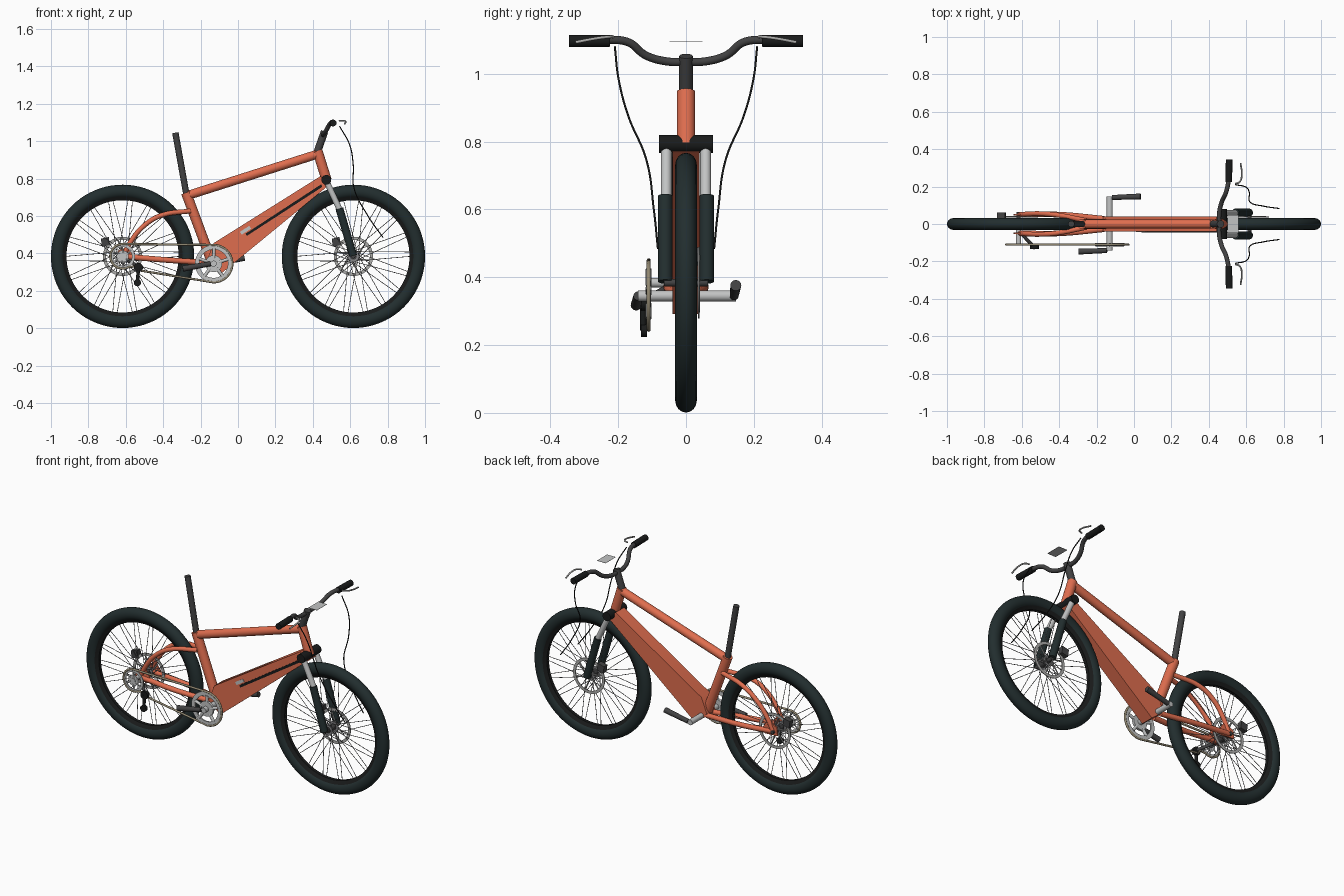
import bpy, bmesh
from math import sin, cos, pi, radians
from mathutils import Vector, Matrix

cube = bpy.data.objects.get("Cube")
if cube:
    bpy.data.objects.remove(cube)


def material(name, r, g, b):
    m = bpy.data.materials.new(name)
    m.use_nodes = True
    m.diffuse_color = (r, g, b, 1)
    m.node_tree.nodes["Principled BSDF"].inputs["Base Color"].default_value = (r, g, b, 1)
    return m


ORANGE = material("frame orange", 0.74, 0.155, 0.078)
TYRE = material("tyre rubber", 0.016, 0.027, 0.028)
DARK = material("dark grey metal", 0.055, 0.055, 0.056)
BLACK = material("black trim", 0.01, 0.011, 0.011)
SILVER = material("silver", 0.54, 0.55, 0.55)
STEEL = material("spoke steel", 0.24, 0.24, 0.25)
DISC = material("disc grey", 0.42, 0.42, 0.41)
CHAIN = material("chain bronze", 0.29, 0.25, 0.17)


def finish(name, mesh, mat):
    mesh.materials.clear()
    mesh.materials.append(mat)
    mesh.shade_smooth()
    mesh.set_sharp_from_angle(angle=radians(40))
    ob = bpy.data.objects.new(name, mesh)
    bpy.context.scene.collection.objects.link(ob)
    return ob


def from_bmesh(name, bm, mat):
    bmesh.ops.recalc_face_normals(bm, faces=bm.faces[:])
    mesh = bpy.data.meshes.new(name)
    bm.to_mesh(mesh)
    bm.free()
    return finish(name, mesh, mat)


def add_rod(bm, a, b, r, r2=None, sides=32):
    a, b = Vector(a), Vector(b)
    d = b - a
    mat = Matrix.Translation((a + b) / 2) @ d.to_track_quat('Z', 'Y').to_matrix().to_4x4()
    bmesh.ops.create_cone(bm, cap_ends=True, segments=sides, radius1=r,
                          radius2=r if r2 is None else r2, depth=d.length, matrix=mat)


def rod(name, a, b, r, mat, r2=None):
    bm = bmesh.new()
    add_rod(bm, a, b, r, r2)
    return from_bmesh(name, bm, mat)


def bent_tube(name, pts, r, mat, smooth=True, closed=False):
    cu = bpy.data.curves.new(name, 'CURVE')
    cu.dimensions = '3D'
    cu.bevel_depth, cu.bevel_resolution, cu.resolution_u = r, 6, 10 if smooth else 1
    cu.use_fill_caps = True
    sp = cu.splines.new('BEZIER')
    sp.bezier_points.add(len(pts) - 1)
    for p, co in zip(sp.bezier_points, pts):
        p.co = co
        p.handle_left_type = p.handle_right_type = 'AUTO' if smooth else 'VECTOR'
    sp.use_cyclic_u = closed
    tmp = bpy.data.objects.new(name + "_path", cu)
    bpy.context.scene.collection.objects.link(tmp)
    mesh = bpy.data.meshes.new_from_object(tmp.evaluated_get(bpy.context.evaluated_depsgraph_get()))
    bpy.data.objects.remove(tmp)
    return finish(name, mesh, mat)


def lathe(name, profile, cx, cz, mat, steps=64):
    """Closed (radius, y) profile turned about a wheel axle."""
    bm = bmesh.new()
    rings = []
    for i in range(steps):
        a = 2 * pi * i / steps
        rings.append([bm.verts.new((cx + r * cos(a), y, cz + r * sin(a))) for r, y in profile])
    n = len(profile)
    for i in range(steps):
        p, q = rings[i], rings[(i + 1) % steps]
        for j in range(n):
            k = (j + 1) % n
            bm.faces.new((p[j], p[k], q[k], q[j]))
    return from_bmesh(name, bm, mat)


def flat_ring(name, cx, cz, r0, r1, y, thick, mat):
    h = thick / 2
    return lathe(name, [(r0, y - h), (r1, y - h), (r1, y + h), (r0, y + h)], cx, cz, mat)


def prism(name, pts, y0, y1, mat):
    bm = bmesh.new()
    f = bm.faces.new([bm.verts.new((x, y0, z)) for x, z in pts])
    ext = bmesh.ops.extrude_face_region(bm, geom=[f])
    bmesh.ops.translate(bm, vec=(0, y1 - y0, 0),
                        verts=[v for v in ext["geom"] if isinstance(v, bmesh.types.BMVert)])
    return from_bmesh(name, bm, mat)


def arms(name, cx, cz, r0, r1, y, count, width, mat, lean=0.3):
    bm = bmesh.new()
    for i in range(count):
        a = 2 * pi * i / count + 0.3
        add_rod(bm, (cx + r0 * cos(a), y, cz + r0 * sin(a)),
                (cx + r1 * cos(a + lean), y, cz + r1 * sin(a + lean)), width, sides=12)
    return from_bmesh(name, bm, mat)


# Wheels: tyre, rim, laced spokes, hub, brake disc and caliper
AXLE_Z = 0.384
for side, cx in (("front", 0.617), ("rear", -0.617)):
    section = [(0.347 + 0.036 * cos(2 * pi * k / 16), 0.032 * sin(2 * pi * k / 16)) for k in range(16)]
    lathe(side + "_tyre", section, cx, AXLE_Z, TYRE, 80)
    lathe(side + "_rim", [(0.3, -0.01), (0.322, -0.022), (0.322, 0.022), (0.3, 0.01)],
          cx, AXLE_Z, BLACK, 80)
    bm = bmesh.new()
    for i in range(36):
        # neighbouring spokes run in close pairs from opposite sides of the hub
        a = 2 * pi * (i // 2 + 0.22 * (i % 2)) / 18
        b = a + (1.1 if i % 2 else -1.1)
        y = 0.026 if i % 4 < 2 else -0.026
        add_rod(bm, (cx + 0.028 * cos(b), y, AXLE_Z + 0.028 * sin(b)),
                (cx + 0.305 * cos(a), 0, AXLE_Z + 0.305 * sin(a)), 0.0017, sides=10)
    from_bmesh(side + "_spokes", bm, STEEL)
    rod(side + "_hub", (cx, -0.032, AXLE_Z), (cx, 0.032, AXLE_Z), 0.018, DARK)
    for y in (-0.027, 0.027):
        rod(side + "_hub_flange", (cx, y - 0.003, AXLE_Z), (cx, y + 0.003, AXLE_Z), 0.03, STEEL)
    rod(side + "_axle", (cx, -0.065, AXLE_Z), (cx, 0.065, AXLE_Z), 0.011, DARK)
    flat_ring(side + "_brake_disc", cx, AXLE_Z, 0.088, 0.105, 0.038, 0.004, DISC)
    arms(side + "_disc_arms", cx, AXLE_Z, 0.02, 0.09, 0.038, 6, 0.004, DISC, 0.5)
    x = cx - 0.09
    prism(side + "_caliper", [(x - 0.02, 0.435), (x + 0.022, 0.445), (x + 0.016, 0.488), (x - 0.026, 0.478)],
          0.03, 0.062, DARK)

# Main frame
rod("head_tube", (0.425, 0, 0.948), (0.474, 0, 0.79), 0.027, ORANGE)
rod("top_tube", (-0.268, 0, 0.71), (0.43, 0, 0.932), 0.024, ORANGE)
rod("seat_tube", (-0.278, 0, 0.725), (-0.142, 0, 0.36), 0.027, ORANGE)
rod("seat_post", (-0.275, 0, 0.71), (-0.335, 0, 1.045), 0.017, DARK)
prism("battery_down_tube", [(0.44, 0.812), (0.49, 0.768), (-0.09, 0.292), (-0.17, 0.355), (-0.13, 0.455)],
      -0.04, 0.04, ORANGE)
prism("side_stripe", [(0.04, 0.505), (0.048, 0.494), (0.45, 0.755), (0.446, 0.77)], -0.046, -0.04, BLACK)
prism("charge_port", [(0.01, 0.515), (0.02, 0.5), (0.07, 0.532), (0.06, 0.547)], -0.043, -0.039, SILVER)

# Rear stays, mirrored
for s, side in ((-1, "right"), (1, "left")):
    bent_tube(side + "_chain_stay", [(-0.61, s * 0.05, 0.384), (-0.4, s * 0.05, 0.366),
              (-0.16, s * 0.028, 0.35)], 0.015, ORANGE)
    bent_tube(side + "_seat_stay", [(-0.612, s * 0.05, 0.388), (-0.572, s * 0.053, 0.465),
              (-0.5, s * 0.055, 0.55), (-0.41, s * 0.048, 0.603), (-0.255, s * 0.018, 0.627)], 0.013, ORANGE)
    prism(side + "_dropout", [(-0.645, 0.365), (-0.56, 0.36), (-0.55, 0.4), (-0.58, 0.44), (-0.64, 0.415)],
          s * 0.05 - 0.004, s * 0.05 + 0.004, ORANGE)

# Suspension fork, mirrored
rod("fork_crown", (0.472, -0.08, 0.793), (0.472, 0.08, 0.793), 0.026, BLACK)
for s, side in ((-1, "right"), (1, "left")):
    rod(side + "_stanchion", (0.476, s * 0.058, 0.78), (0.55, s * 0.058, 0.62), 0.016, SILVER)
    rod(side + "_fork_lower", (0.542, s * 0.061, 0.64), (0.616, s * 0.061, 0.387), 0.021, TYRE)

# Stem, handlebar and controls
rod("stem", (0.425, 0, 0.945), (0.463, 0, 1.052), 0.02, DARK)
half = [(0.456, 0.06, 1.037), (0.47, 0.12, 1.055), (0.492, 0.17, 1.093), (0.505, 0.23, 1.1), (0.508, 0.33, 1.098)]
bent_tube("handlebar", [(x, -y, z) for x, y, z in reversed(half)] + [(0.455, 0, 1.035)] + half, 0.012, DARK)
for s, side in ((-1, "right"), (1, "left")):
    rod(side + "_grip", (0.506, s * 0.225, 1.097), (0.509, s * 0.345, 1.097), 0.018, BLACK)
    bent_tube(side + "_brake_lever", [(0.54, s * 0.215, 1.109), (0.565, s * 0.225, 1.109),
              (0.576, s * 0.26, 1.105), (0.57, s * 0.325, 1.093)], 0.0045, DISC)
    bent_tube(side + "_brake_cable", [(0.543, s * 0.21, 1.08), (0.597, s * 0.198, 0.98), (0.616, s * 0.17, 0.875),
              (0.62, s * 0.118, 0.75), (0.695, s * 0.095, 0.6), (0.775, s * 0.083, 0.485)], 0.003, BLACK)
prism("display_plate", [(0.5, 1.094), (0.558, 1.094), (0.558, 1.095), (0.5, 1.095)], -0.048, 0.048, SILVER)

# Cranks and chainring
BX, BZ, CY = -0.13, 0.345, -0.11
rod("crank_axle", (BX, -0.142, BZ), (BX, 0.148, BZ), 0.016, SILVER)
rod("left_crank_arm", (BX + 0.015, 0.142, BZ), (0.035, 0.147, 0.376), 0.013, DARK, 0.016)
rod("right_crank_arm", (BX - 0.015, -0.142, BZ), (-0.295, -0.147, 0.318), 0.013, DARK, 0.016)
flat_ring("chainring", BX, BZ, 0.076, 0.1, CY, 0.008, SILVER)
flat_ring("chainring_hub", BX, BZ, 0.01, 0.045, CY, 0.014, SILVER)
arms("chainring_arms", BX, BZ, 0.03, 0.08, CY, 5, 0.009, SILVER, 0)

# Rear sprocket, derailleur and chain
RX = -0.617
rod("sprocket_axle", (RX, CY - 0.006, AXLE_Z), (RX, -0.03, AXLE_Z), 0.014, SILVER)
for r0, r1 in ((0.05, 0.066), (0.012, 0.032)):
    flat_ring("sprocket", RX, AXLE_Z, r0, r1, CY, 0.005, SILVER)
arms("sprocket_arms", RX, AXLE_Z, 0.02, 0.055, CY, 6, 0.004, SILVER)
for x, z, r in ((-0.532, 0.325, 0.024), (-0.538, 0.243, 0.019)):
    rod("derailleur_pulley", (x, -0.133, z), (x, -0.115, z), r, BLACK)
rod("derailleur_cage", (-0.532, -0.126, 0.325), (-0.538, -0.126, 0.243), 0.009, BLACK)
rod("derailleur_hanger", (-0.6, -0.055, 0.37), (-0.532, -0.125, 0.33), 0.009, DARK)
path = [(BX + 0.1 * cos(a), CY, BZ + 0.1 * sin(a)) for a in [pi / 2 - pi * k / 16 for k in range(17)]]
path += [(-0.535, CY, 0.31), (-0.55, CY, 0.33)]
path += [(RX + 0.066 * cos(a), CY, AXLE_Z + 0.066 * sin(a)) for a in [-pi / 3 - 7 * pi / 6 * k / 12 for k in range(13)]]
bent_tube("chain", path, 0.006, CHAIN, smooth=False, closed=True)
